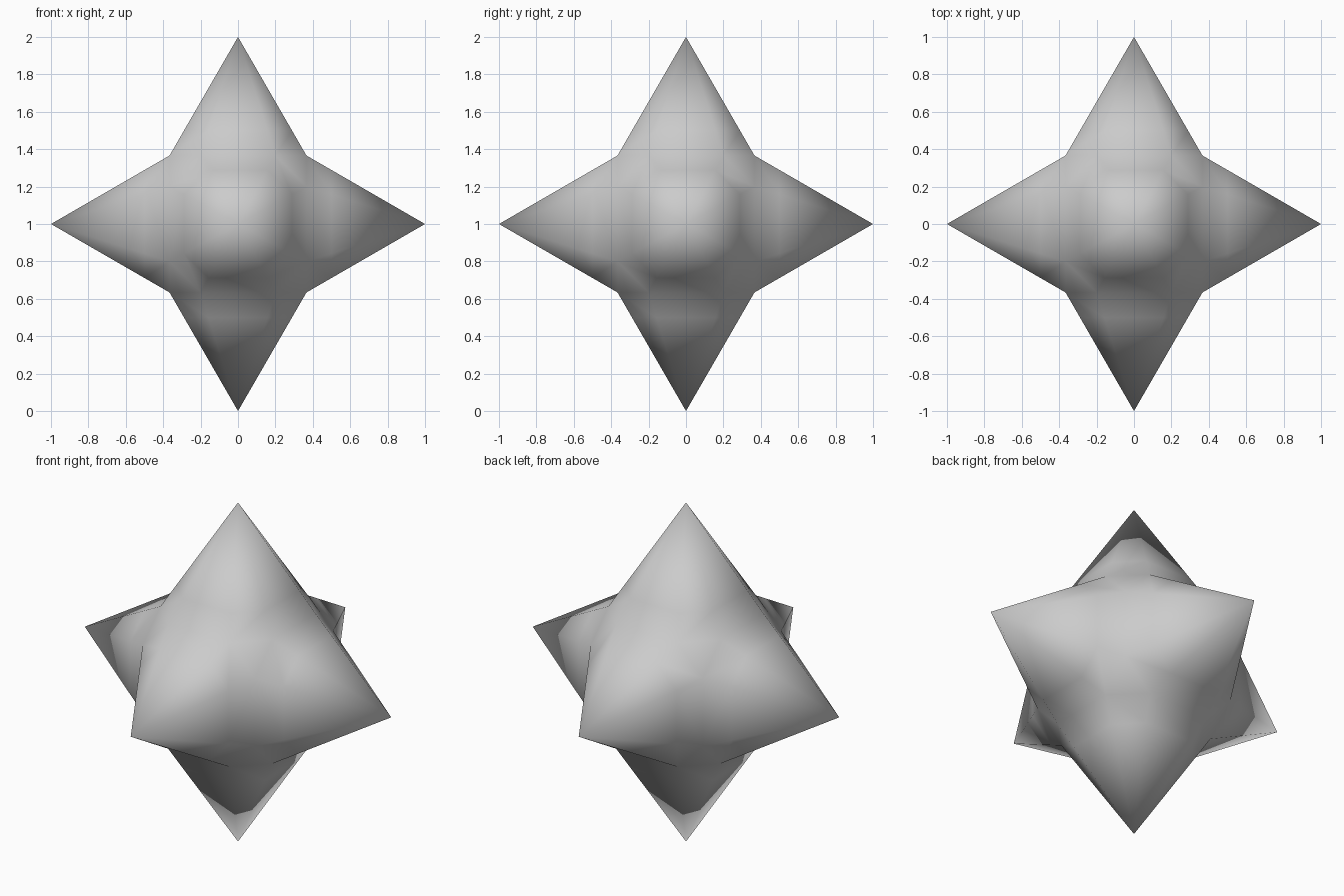
import bpy, bmesh
from mathutils import Vector
from itertools import product

if "Cube" in bpy.data.objects:
    bpy.data.objects.remove(bpy.data.objects["Cube"])

A, B, RING = 0.366, 0.20, 0.50   # valley offset, valley half length, mid ring position
OCT = [(A, -B), (A, B), (B, A), (-B, A), (-A, B), (-A, -B), (-B, -A), (B, -A)]

bm = bmesh.new()

def place(axis, sign, u, v, w):
    p = [0, 0, 0]
    p[axis], p[(axis + 1) % 3], p[(axis + 2) % 3] = sign * w, u, v
    return bm.verts.new(p)

# six eight-sided spikes along the axes
for axis, sign in product(range(3), (1, -1)):
    s = (1 - RING) / (1 - A)
    base = [place(axis, sign, u, v, A) for u, v in OCT]
    ring = [place(axis, sign, u * s, v * s, RING) for u, v in OCT]
    tip = place(axis, sign, 0, 0, 1)
    for i in range(8):
        j = (i + 1) % 8
        bm.faces.new((base[i], base[j], ring[j], ring[i]))
        bm.faces.new((ring[i], ring[j], tip))

# small triangles closing the eight body corners
for sx, sy, sz in product((1, -1), repeat=3):
    pts = [(A, A, B), (B, A, A), (A, B, A)]
    bm.faces.new([bm.verts.new((x * sx, y * sy, z * sz)) for x, y, z in pts])

bmesh.ops.remove_doubles(bm, verts=bm.verts[:], dist=0.001)
bmesh.ops.recalc_face_normals(bm, faces=bm.faces[:])
bmesh.ops.translate(bm, verts=bm.verts[:], vec=Vector((0, 0, 1)))
for f in bm.faces:
    f.smooth = True

mesh = bpy.data.meshes.new("six_point_star")
bm.to_mesh(mesh)
bm.free()
star = bpy.data.objects.new("six_point_star", mesh)
bpy.context.collection.objects.link(star)
